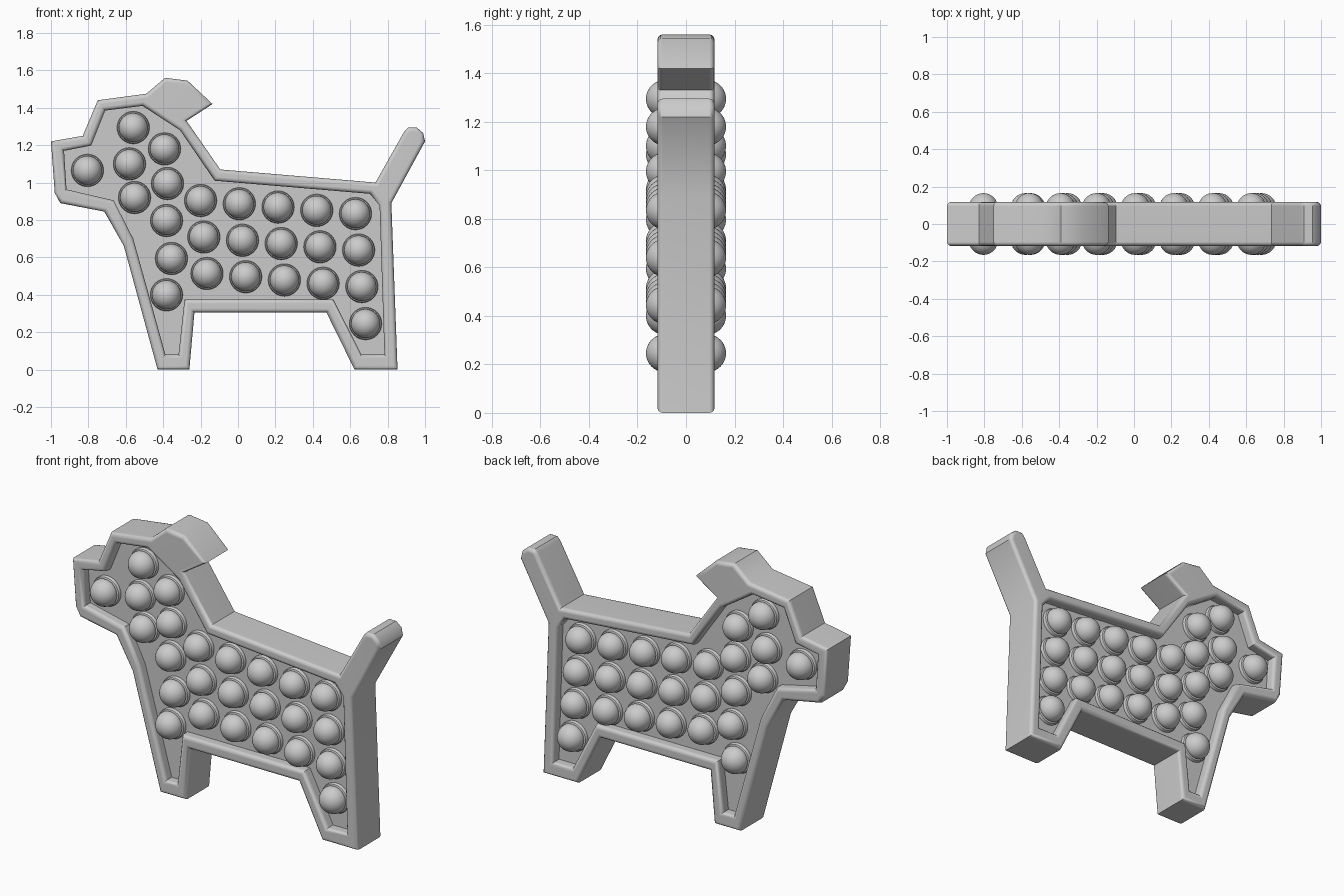
import bpy, bmesh, math
from mathutils import Matrix, Vector

cube = bpy.data.objects.get("Cube")
if cube:
    bpy.data.objects.remove(cube, do_unlink=True)

HALF = 0.118    # half thickness of the frame
FLOOR = 0.06    # half thickness of the sheet carrying the bubbles

grey = bpy.data.materials.new("light_grey")
grey.use_nodes = True
colour = (0.6, 0.6, 0.6, 1)
grey.diffuse_color = colour
grey.node_tree.nodes["Principled BSDF"].inputs["Base Color"].default_value = colour

# Outer silhouette, clockwise from the nose
body = [(-1, 1.22), (-.83, 1.25), (-.75, 1.44), (-.49, 1.475), (-.39, 1.56),
        (-.27, 1.545), (-.136, 1.42), (-.275, 1.33), (-.095, 1.07), (.735, 1),
        (.89, 1.275), (.91, 1.295), (.955, 1.295), (.99, 1.265), (1, 1.22),
        (.82, .89), (.853, 0), (.623, 0), (.473, .305), (-.233, .305),
        (-.26, 0), (-.43, 0), (-.61, .66), (-.715, .845), (-.95, .89), (-.98, .945)]

# Edge of the recessed panel
panel = [(-.93, 1.17), (-.785, 1.198), (-.71, 1.385), (-.51, 1.41), (-.31, 1.28),
         (-.125, 1.01), (.705, .94), (.757, .877), (.783, .08), (.66, .08),
         (.51, .375), (-.286, .375), (-.318, .08), (-.388, .08), (-.56, .7),
         (-.665, .905), (-.917, .963)]


def make_object(name, bm):
    mesh = bpy.data.meshes.new(name)
    bm.to_mesh(mesh)
    bm.free()
    mesh.materials.append(grey)
    obj = bpy.data.objects.new(name, mesh)
    bpy.context.collection.objects.link(obj)
    return obj


def smooth(obj, degrees):
    bpy.ops.object.select_all(action='DESELECT')
    obj.select_set(True)
    bpy.context.view_layer.objects.active = obj
    bpy.ops.object.shade_smooth_by_angle(angle=math.radians(degrees))


def slab(name, loops, half):
    """Fill closed loops in the x-z plane and extrude them through the thickness."""
    bm = bmesh.new()
    edges = []
    for loop in loops:
        verts = [bm.verts.new((x, -half, z)) for x, z in loop]
        edges += [bm.edges.new((verts[i - 1], v)) for i, v in enumerate(verts)]
    bmesh.ops.triangle_fill(bm, edges=edges, use_beauty=True)
    bmesh.ops.dissolve_limit(bm, angle_limit=0.01, verts=bm.verts, edges=bm.edges)
    made = bmesh.ops.extrude_face_region(bm, geom=bm.faces[:], use_keep_orig=True)
    moved = [g for g in made["geom"] if isinstance(g, bmesh.types.BMVert)]
    bmesh.ops.translate(bm, vec=(0, 2 * half, 0), verts=moved)
    bmesh.ops.recalc_face_normals(bm, faces=bm.faces)
    return make_object(name, bm)


# Frame with head, ear, legs and tail; front and back rims rounded
frame = slab("dog_frame", [body, panel], HALF)
bm = bmesh.new()
bm.from_mesh(frame.data)
rims = [e for e in bm.edges
        if abs(e.verts[0].co.y - e.verts[1].co.y) < 0.01
        and abs(e.calc_face_angle(0)) > 1]
bmesh.ops.bevel(bm, geom=rims, offset=0.022, segments=3, profile=0.5, affect='EDGES')
bm.to_mesh(frame.data)
bm.free()
smooth(frame, 38)
frame.modifiers.new("weighted_normals", 'WEIGHTED_NORMAL').keep_sharp = True

# Thin sheet closing the frame
slab("panel_sheet", [panel], FLOOR)

# Bubble centres: three slanting rows on the body, then head, chest and legs
centres = [(-.2 + .207 * i + .017 * r, .904 - .0175 * i - .195 * r)
           for r in range(3) for i in range(5)]
centres += [(-.805, 1.065), (-.56, 1.294), (-.58, 1.1), (-.393, 1.18), (-.377, .995),
            (-.553, .92), (-.382, .797), (-.356, .594), (-.382, .4), (.682, .246)]

# Bubble profile (radius, height): low collar, groove, then dome
profile = [(.087, FLOOR - .01), (.087, .07), (.083, .077), (.074, .08)]
profile += [(.078 * math.cos(a), .087 + .078 * math.sin(a))
            for a in [math.pi / 2 * k / 10 for k in range(11)]]


def bubbles(name, side):
    bm = bmesh.new()
    for x, z in centres:
        verts = [bm.verts.new((x + r, side * h, z)) for r, h in profile]
        edges = [bm.edges.new(pair) for pair in zip(verts, verts[1:])]
        bmesh.ops.spin(bm, geom=verts + edges, cent=(x, 0, z), axis=(0, 1, 0),
                       angle=2 * math.pi, steps=32, use_merge=True)
    bmesh.ops.remove_doubles(bm, verts=bm.verts, dist=0.0005)
    bmesh.ops.recalc_face_normals(bm, faces=bm.faces)
    # Open shells: make sure the domes face outwards
    tip = max(bm.faces, key=lambda f: side * f.calc_center_median().y)
    if tip.normal.y * side < 0:
        bmesh.ops.reverse_faces(bm, faces=bm.faces)
    smooth(make_object(name, bm), 35)


bubbles("front_bubbles", -1)
bubbles("back_bubbles", 1)
